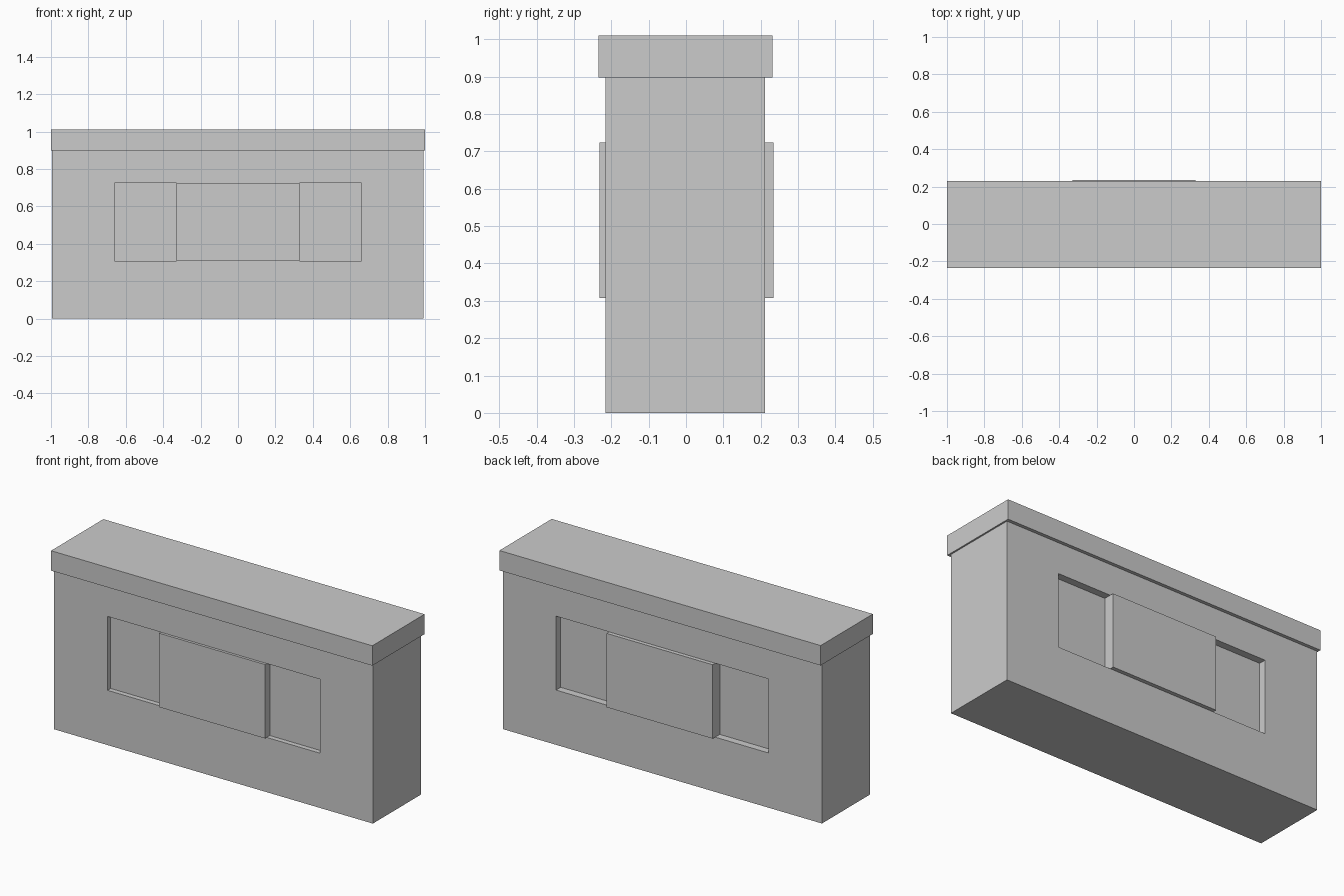
import bpy
import bmesh
from mathutils import Vector

if "Cube" in bpy.data.objects:
    bpy.data.objects.remove(bpy.data.objects["Cube"])


def box(bm, lo, hi):
    """Add an axis-aligned box between two corners."""
    verts = bmesh.ops.create_cube(bm, size=1)["verts"]
    lo, hi = Vector(lo), Vector(hi)
    for v in verts:
        v.co = (lo + hi) / 2 + v.co * (hi - lo)


def finish(bm, name):
    bmesh.ops.recalc_face_normals(bm, faces=bm.faces)
    mesh = bpy.data.meshes.new(name)
    bm.to_mesh(mesh)
    bm.free()
    obj = bpy.data.objects.new(name, mesh)
    bpy.context.collection.objects.link(obj)


def slice_at(bm, axis, value):
    normal = Vector((0, 0, 0))
    normal[axis] = 1
    bmesh.ops.bisect_plane(bm, geom=bm.verts[:] + bm.edges[:] + bm.faces[:],
                           plane_co=normal * value, plane_no=normal)


# Wall body, sliced where the niches and raised panels meet
FRONT, BACK = -0.216, 0.212
Z_LOW, Z_HIGH = 0.308, 0.724
PANEL_X, NICHE_X = 0.33, 0.661
body = bmesh.new()
box(body, (-0.995, FRONT, 0), (0.991, BACK, 0.898))
for x in (-NICHE_X, -PANEL_X, PANEL_X, NICHE_X):
    slice_at(body, 0, x)
for z in (Z_LOW, Z_HIGH):
    slice_at(body, 2, z)

# Raised centre panel and a sunken niche on each side of it, front and back
body.normal_update()
targets = []
for f in body.faces:
    c = f.calc_center_median()
    if abs(f.normal.y) > 0.9 and Z_LOW < c.z < Z_HIGH and abs(c.x) < NICHE_X:
        raised = abs(c.x) < PANEL_X
        if c.y < 0:
            y = -0.231 if raised else FRONT + 0.028
        else:
            y = 0.234 if raised else BACK - 0.041
        targets.append((f, y))
for face, y in targets:
    moved = bmesh.ops.extrude_discrete_faces(body, faces=[face])["faces"][0]
    for v in moved.verts:
        v.co.y = y
bmesh.ops.remove_doubles(body, verts=body.verts, dist=1e-5)
finish(body, "wall_body")

# Overhanging coping slab
cap = bmesh.new()
box(cap, (-1, -0.234, 0.898), (1, 0.231, 1.01))
finish(cap, "coping_slab")
